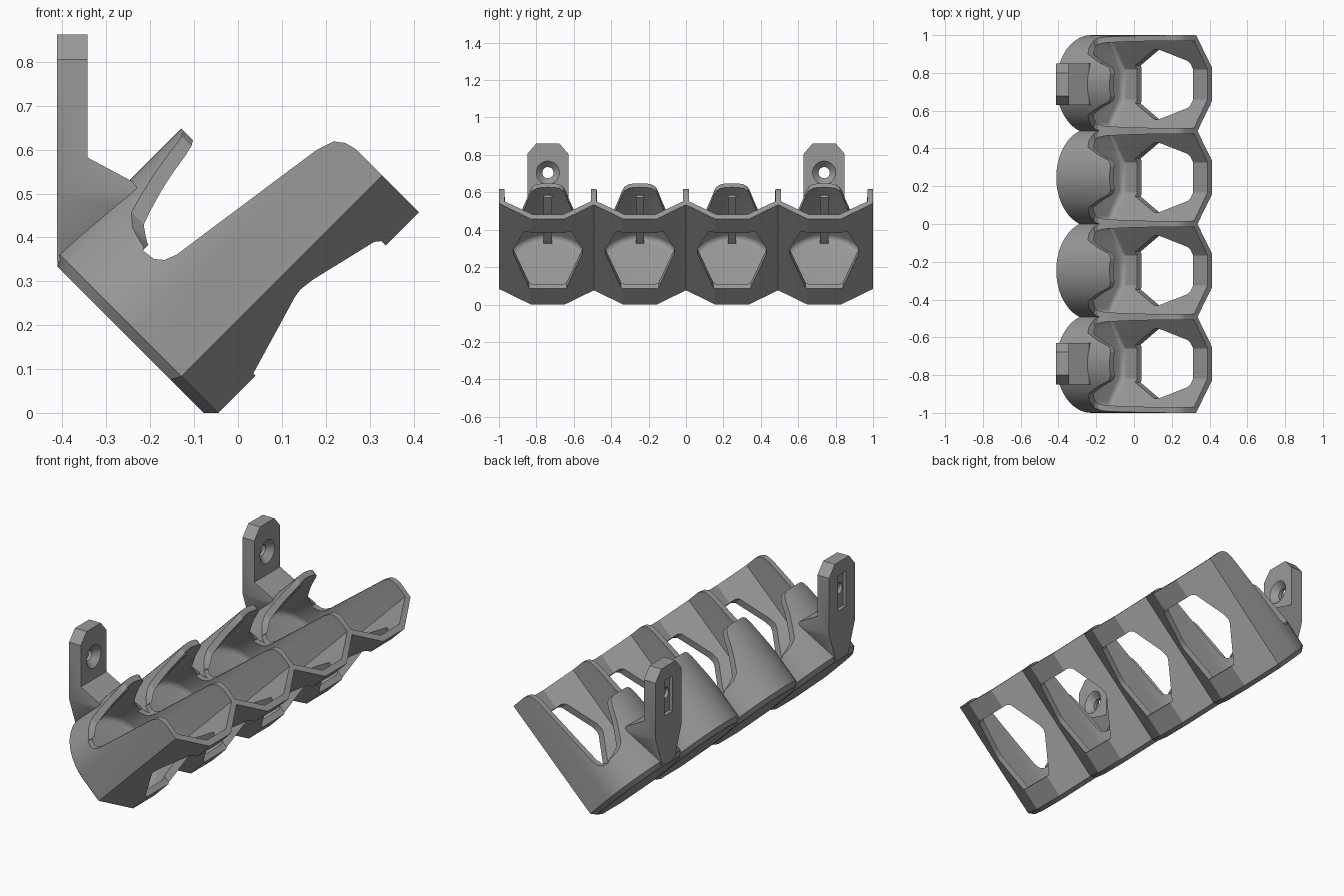
import bpy, bmesh, math
from mathutils import Vector

if "Cube" in bpy.data.objects:
    bpy.data.objects.remove(bpy.data.objects["Cube"])

S = math.sqrt(0.5)
PITCH, WALL, R_IN = 0.4925, 0.03, 0.231
R_OUT = R_IN + WALL
C = -0.289                                   # tube centre across the tilt
CELLS = [(i - 1.5) * PITCH for i in range(4)]
ENDS = (CELLS[0], CELLS[3])

grey = bpy.data.materials.new("mid_grey")
grey.diffuse_color = (0.32, 0.32, 0.32, 1)
grey.use_nodes = True
grey.node_tree.nodes["Principled BSDF"].inputs["Base Color"].default_value = grey.diffuse_color


def tilt(v, y, u):
    """Tilted frame: u along the tubes, v across them, y along the row."""
    return Vector(((u + v) * S, y, (u - v) * S))


def loft(name, rings):
    """Closed solid through rings of points."""
    bm = bmesh.new()
    vs = [[bm.verts.new(p) for p in ring] for ring in rings]
    n = len(vs[0])
    for a, b in zip(vs, vs[1:]):
        for i in range(n):
            j = (i + 1) % n
            bm.faces.new((a[i], a[j], b[j], b[i]))
    bm.faces.new(vs[0][::-1])
    bm.faces.new(vs[-1])
    bmesh.ops.recalc_face_normals(bm, faces=bm.faces)
    me = bpy.data.meshes.new(name)
    bm.to_mesh(me)
    bm.free()
    me.materials.append(grey)
    ob = bpy.data.objects.new(name, me)
    bpy.context.collection.objects.link(ob)
    return ob


def combine(a, b, op):
    """Apply a boolean of b on a and drop b."""
    m = a.modifiers.new("bool", 'BOOLEAN')
    m.operation, m.object, m.solver = op, b, 'EXACT'
    bpy.context.view_layer.objects.active = a
    bpy.ops.object.modifier_apply(modifier=m.name)
    bpy.data.objects.remove(b)
    return a


def mirrored(half):
    """Outline from (half width, height) points."""
    return half + [(-a, b) for a, b in reversed(half)]


def section(r, flat_v, flat_w, side_v):
    """Tube section: round back, straight sides, half-hexagon front."""
    arc = [(C - r * math.sin(math.pi * i / 32), r * math.cos(math.pi * i / 32))
           for i in range(33)]
    return arc + [(side_v, -r), (flat_v, -flat_w), (flat_v, flat_w), (side_v, r)]


def tube(name, sec, y0, levels):
    """Sweep a section along the tube; levels are (u, scale)."""
    return loft(name, [[tilt(C + (v - C) * s, y0 + y * s, u) for v, y in sec]
                       for u, s in levels])


def round_bar(name, y0, rings, n=32):
    """Turned shape along x; rings are (x, radius)."""
    return loft(name, [[Vector((x, y0 + r * math.cos(2 * math.pi * i / n),
                                0.705 + r * math.sin(2 * math.pi * i / n)))
                        for i in range(n)] for x, r in rings])


# Outer tubes, chamfered at the base
outer = section(R_OUT, -0.032, 0.09, -0.15)
body = None
for y in CELLS:
    t = tube("holder_rack", outer, y, [(-0.055, 0.91), (-0.032, 1), (0.615, 1)])
    body = t if body is None else combine(body, t, 'UNION')

# Wall brackets with sloped webs
side = [(-0.413, 0.345), (-0.413, 0.862), (-0.343, 0.862), (-0.343, 0.582),
        (-0.24, 0.527), (-0.2, 0.47), (-0.38, 0.335)]
face = mirrored([(0.06, 0.3), (0.06, 0.36), (0.11, 0.5), (0.11, 0.805), (0.06, 0.863)])
for y in ENDS:
    br = loft("bracket", [[Vector((x, y + w, z)) for x, z in side] for w in (-0.15, 0.15)])
    mask = loft("bracket_outline", [[Vector((x, y + w, z)) for w, z in face]
                                    for x in (-0.6, 0)])
    combine(br, mask, 'INTERSECT')
    # Countersunk screw hole and rear pocket
    combine(br, round_bar("screw_hole", y, [(-0.5, 0.03), (-0.375, 0.03),
                                            (-0.343, 0.062), (-0.3, 0.062)]), 'DIFFERENCE')
    pocket = mirrored([(0.035, 0.6), (0.035, 0.79)])
    combine(br, loft("pocket", [[Vector((x, y + w, z)) for w, z in pocket]
                                for x in (-0.5, -0.393)]), 'DIFFERENCE')
    combine(body, br, 'UNION')

# Hollow each tube above a floor with a rounded corner
inner = section(R_IN, -0.065, 0.08, -0.165)
fillet = [(0.01 - 0.03 * math.sin(a), 1 - 0.13 * (1 - math.cos(a)))
          for a in [math.pi / 2 * (1 - i / 5) for i in range(6)]]
for y in CELLS:
    combine(body, tube("hollow", inner, y, fillet + [(0.9, 1)]), 'DIFFERENCE')

# Slanted side cut that leaves a tapered finger behind each tube
cut = [(-0.57, 0.113), (-0.41, 0.109), (-0.383, 0.113), (-0.365, 0.128), (-0.354, 0.156),
       (-0.297, 0.5515), (-0.283, 0.592), (-0.262, 0.608), (-0.235, 0.615),
       (-0.235, 0.8), (-0.57, 0.8)]
slant = loft("slant_cut", [[tilt(v, y, u) for v, u in cut] for y in (-1.3, 1.3)])
finger = mirrored([(0.238, 0.09), (0.225, 0.116), (0.19, 0.128), (0.16, 0.152),
                   (0.117, 0.262), (0.095, 0.33), (0.082, 0.355), (0.06, 0.367)])
for y in CELLS:
    keep = loft("finger", [[tilt(v, y + w, u) for w, u in finger] for v in (-0.7, -0.415)])
    combine(slant, keep, 'DIFFERENCE')
combine(body, slant, 'DIFFERENCE')

# Front windows
window = mirrored([(0.1, 0.088), (0.182, 0.28), (0.186, 0.3), (0.18, 0.335),
                   (0.125, 0.495), (0.11, 0.508)])
for y in CELLS:
    combine(body, loft("window", [[tilt(v, y + w, u) for w, u in window]
                                  for v in (-0.22, 0.1)]), 'DIFFERENCE')

# Tapered grip rib inside each finger
rib = [(-0.535, -0.035), (-0.48, -0.035), (-0.48, 0.02), (-0.508, 0.3), (-0.535, 0.315)]
for y in CELLS:
    combine(body, loft("grip_rib", [[tilt(v, y + w, u) for v, u in rib]
                                    for w in (-0.022, 0.022)]), 'UNION')

# Smooth curved walls, keep edges crisp
bpy.ops.object.select_all(action='DESELECT')
body.select_set(True)
bpy.context.view_layer.objects.active = body
bpy.ops.object.shade_smooth_by_angle(angle=math.radians(25))
